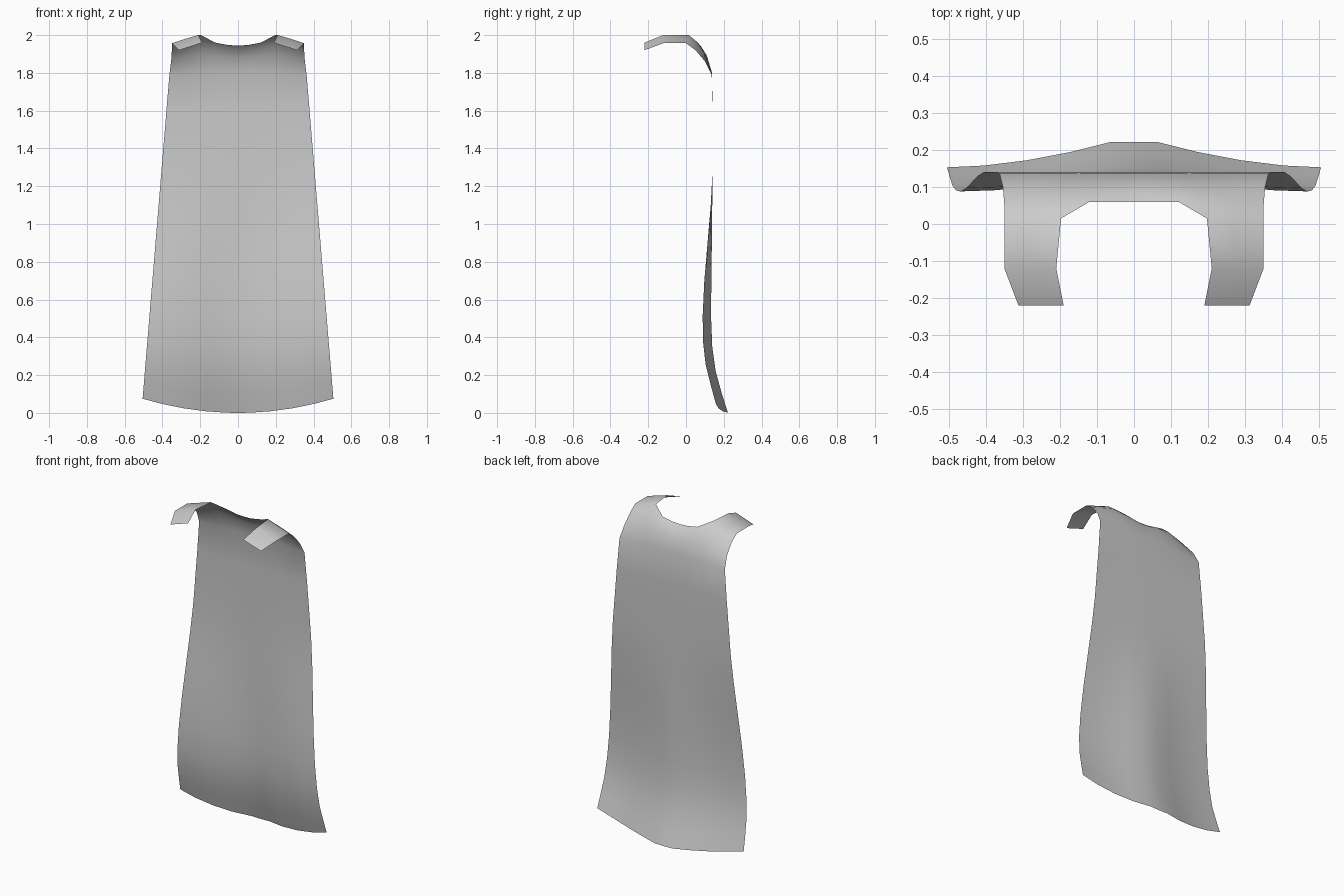
import bpy

if "Cube" in bpy.data.objects:
    bpy.data.objects.remove(bpy.data.objects["Cube"], do_unlink=True)

# Plain grey cloth
cloth = bpy.data.materials.new("grey_cloth")
cloth.use_nodes = True
GREY = (0.6, 0.6, 0.6, 1)
cloth.diffuse_color = GREY
cloth.node_tree.nodes["Principled BSDF"].inputs["Base Color"].default_value = GREY

# Columns run from the centre line (0) to the side hem (1)
COLS = [0, 0.12, 0.34, 0.57, 0.8, 1]
FOLD = [0, 0, 0.4, 0.72, 0.93, 1]      # how far each column leans from centre to hem depth


def half_width(z):
    return 0.35 + (1.95 - z) * 0.0827


# Neckline and shoulder rows: (x, y, z) from centre to side
rows = [
    [(0, .06, 1.945), (.05, .06, 1.947), (.12, .06, 1.96),
     (.197, .015, 2.0), (.27, .007, 1.98), (.35, 0, 1.957)],
    [(0, .085, 1.925), (.047, .085, 1.927), (.12, .08, 1.94),
     (.2, .06, 1.963), (.275, .056, 1.943), (.35, .05, 1.92)],
    [(0, .113, 1.88), (.045, .113, 1.882), (.123, .11, 1.892),
     (.204, .1, 1.905), (.282, .1, 1.885), (.354, .1, 1.862)],
]

# Hanging rows: height, centre depth, hem depth, rise of the hem above the centre
for z, yc, ye, rise in [
    (1.80, .138, .136, -.01), (1.6, .14, .14, 0), (1.27, .14, .14, 0),
    (1.1, .139, .131, 0), (.9, .137, .114, 0), (.7, .134, .097, 0),
    (.5, .133, .088, .01), (.35, .139, .091, .02), (.22, .157, .104, .035),
    (.1, .19, .13, .055), (0, .222, .153, .075),
]:
    row = []
    for u, s in zip(COLS, FOLD):
        h = z + rise * u * u
        row.append((u * half_width(z + rise), yc + (ye - yc) * s, h))
    rows.append(row)

verts = [p for row in rows for p in row]
n = len(COLS)
faces = []
for r in range(len(rows) - 1):
    for c in range(n - 1):
        a = r * n + c
        faces.append((a, a + 1, a + n + 1, a + n))

# Shoulder strap continuing forward from the three outer neckline points
last = [3, 4, 5]
for strip in (
    [(.21, -.12, 2.0), (.28, -.12, 1.98), (.35, -.12, 1.957)],
    [(.19, -.22, 1.96), (.25, -.22, 1.94), (.312, -.22, 1.92)],
):
    new = list(range(len(verts), len(verts) + 3))
    verts += strip
    for i in range(2):
        faces.append((new[i], new[i + 1], last[i + 1], last[i]))
    last = new

# Outer side faces backward and up
faces = [f[::-1] for f in faces]

mesh = bpy.data.meshes.new("cape")
mesh.from_pydata(verts, [], faces)
mesh.materials.append(cloth)
mesh.update()
if mesh.polygons[-1].normal.z < 0:
    mesh.flip_normals()
cape = bpy.data.objects.new("cape", mesh)
bpy.context.collection.objects.link(cape)

# Mirror the half cape across the centre line
mirror = cape.modifiers.new("mirror", "MIRROR")
mirror.use_clip = True
mirror.merge_threshold = 0.0005

for p in mesh.polygons:
    p.use_smooth = True
